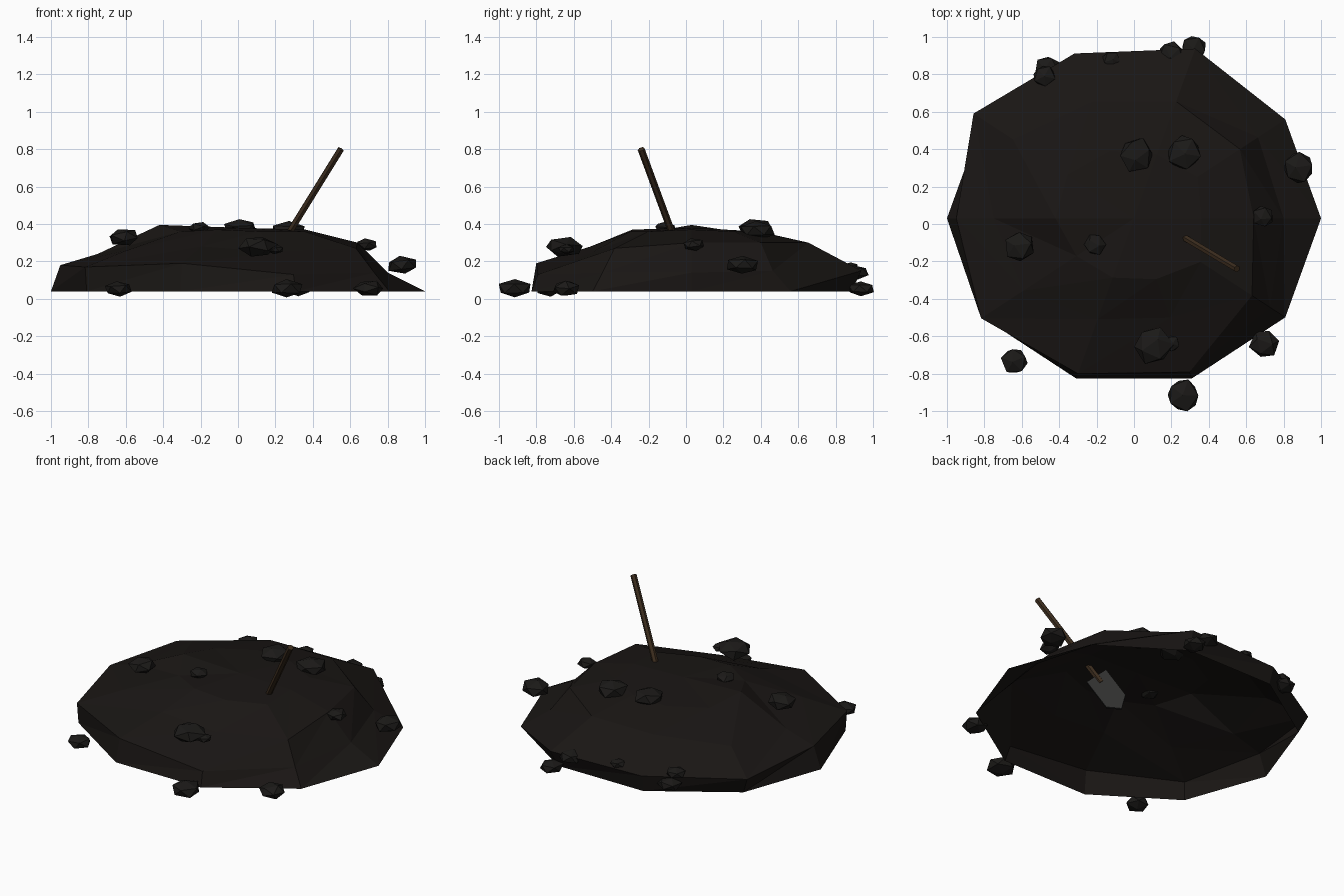
import bpy, bmesh, math, random
from mathutils import Vector, Matrix

if "Cube" in bpy.data.objects:
    bpy.data.objects.remove(bpy.data.objects["Cube"])

random.seed(4)


def material(name, rgb):
    m = bpy.data.materials.new(name)
    m.diffuse_color = (*rgb, 1)
    m.use_nodes = True
    m.node_tree.nodes["Principled BSDF"].inputs["Base Color"].default_value = m.diffuse_color
    return m


earth = material("dark_earth", (0.010, 0.008, 0.007))
stone = material("dark_stone", (0.011, 0.010, 0.009))
wood = material("wood", (0.045, 0.026, 0.013))
metal = material("metal", (0.03, 0.03, 0.029))


def finish(bm, name, mat):
    me = bpy.data.meshes.new(name)
    bm.to_mesh(me)
    bm.free()
    me.materials.append(mat)
    ob = bpy.data.objects.new(name, me)
    bpy.context.collection.objects.link(ob)
    return ob


# Mound: open-bottomed shell of ten-sided oval rings, (radius, height) per corner
centre_y, squash = 0.03, 0.9
rings = [
    [(1.0, .04)] * 10,
    [(.80, .14), (.82, .15), (1.06, .15), (1.03, .15), (1.06, .15),
     (.95, .18), (1.01, .17), (.97, .19), (.96, .13), (.90, .14)],
    [(.64, .30), (.70, .30), (.73, .30), (.73, .30), (.80, .26),
     (.75, .24), (.73, .26), (.63, .28), (.62, .25), (.78, .27)],
    [(.36, .37), (.42, .36), (.40, .36), (.42, .36), (.44, .36),
     (.42, .395), (.38, .36), (.37, .37), (.38, .36), (.44, .36)],
]
bm = bmesh.new()
loops = []
for ring in rings:
    loops.append([bm.verts.new((r * math.cos(i * math.pi / 5),
                                centre_y + squash * r * math.sin(i * math.pi / 5), z))
                  for i, (r, z) in enumerate(ring)])
for lo, hi in zip(loops, loops[1:]):
    for i in range(10):
        j = (i + 1) % 10
        bm.faces.new((lo[i], lo[j], hi[j]))
        bm.faces.new((lo[i], hi[j], hi[i]))
top = bm.verts.new((0, centre_y, .38))
for i in range(10):
    bm.faces.new((loops[-1][i], loops[-1][(i + 1) % 10], top))
finish(bm, "mound", earth)

# Rocks: flattened, slightly irregular icosahedra (x, y, z, radius)
rocks = [
    (-.61, -.12, .33, .09), (-.21, -.11, .38, .06), (.01, .37, .378, .095),
    (.27, .38, .365, .10), (.69, .04, .29, .063), (.88, .30, .18, .09),
    (.10, -.65, .28, .11), (.20, -.64, .265, .05), (.70, -.64, .055, .083),
    (.26, -.915, .055, .095), (-.64, -.73, .053, .075), (.32, .935, .055, .075),
    (.20, .90, .14, .08), (-.46, .83, .11, .075), (-.48, .79, .17, .065),
    (-.12, .88, .17, .05),
]
for n, (x, y, z, r) in enumerate(rocks):
    bm = bmesh.new()
    bmesh.ops.create_icosphere(bm, subdivisions=1, radius=r)
    turn = Matrix.Rotation(random.uniform(0, 6), 4, 'Z')
    tilt = Matrix.Rotation(random.uniform(-.5, .5), 4, 'X')
    for v in bm.verts:
        v.co = turn @ tilt @ v.co * random.uniform(.9, 1.06)
        v.co.z *= .55
        v.co += Vector((x, y, z))
    finish(bm, f"rock_{n + 1}", stone)

# Shovel: leaning handle with the blade buried inside the mound
tip = Vector((.55, -.24, .80))
axis = (tip - Vector((.29, -.085, .38))).normalized()
rot = axis.to_track_quat('Z', 'Y').to_matrix().to_4x4()
length = .66
bm = bmesh.new()
bmesh.ops.create_cone(bm, cap_ends=True, segments=6, radius1=.019, radius2=.019,
                      depth=length,
                      matrix=Matrix.Translation(tip - axis * length / 2) @ rot)
finish(bm, "shovel_handle", wood)

bm = bmesh.new()
outline = [(-.07, 0), (.07, 0), (.07, -.20), (0, -.26), (-.07, -.20)]
face = bm.faces.new([bm.verts.new((px, -.01, pz)) for px, pz in outline])
ext = bmesh.ops.extrude_face_region(bm, geom=[face])
bmesh.ops.translate(bm, vec=(0, .02, 0),
                    verts=[g for g in ext["geom"] if isinstance(g, bmesh.types.BMVert)])
bmesh.ops.recalc_face_normals(bm, faces=bm.faces)
bmesh.ops.transform(bm, verts=bm.verts,
                    matrix=Matrix.Translation(tip - axis * (length - .05)) @ rot
                    @ Matrix.Rotation(math.radians(80), 4, 'Z'))
finish(bm, "shovel_blade", metal)
